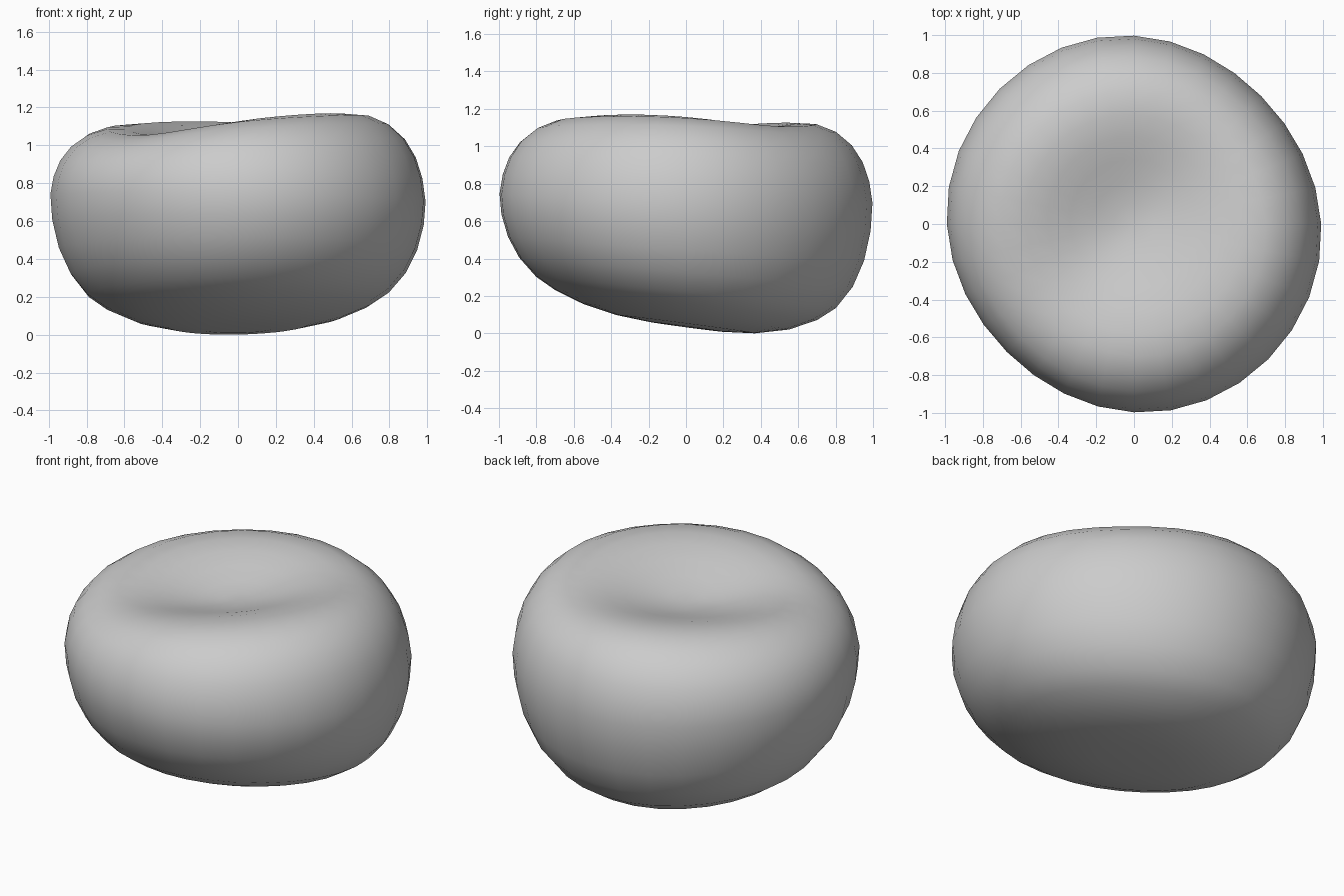
import bpy
import bmesh
import math

cube = bpy.data.objects.get("Cube")
if cube:
    bpy.data.objects.remove(cube, do_unlink=True)

SEGMENTS = 32

# Half cross-section (radius, height) from the underside to the top
PROFILE = [(0, .04), (.2, .043), (.37, .057), (.55, .097), (.7, .16), (.8, .227),
           (.89, .335), (.95, .46), (.985, .6), (.995, .73), (.978, .84),
           (.943, .94), (.885, 1.03), (.8, 1.107), (.7, 1.157), (.58, 1.183),
           (.46, 1.194), (.34, 1.197), (.22, 1.197), (.11, 1.197), (0, 1.197)]


def dimple(x, y):
    """Depth of the shallow oval hollow, long along the diagonal."""
    along = (x + .08 + y) * math.sqrt(.5)
    across = (x + .05 - y) * math.sqrt(.5)
    return .18 * math.exp(-.5 * ((along / .48) ** 2 + (across / .31) ** 2))


def place(radius, height, angle):
    """Point on the body: slightly oval, leaning, hollowed on top."""
    r = radius * (.99 - .027 * math.sin(2 * angle) + .006 * math.cos(4 * angle))
    x, y = r * math.cos(angle), r * math.sin(angle) * 1.006
    lower = min(1, height / .73)
    upper = max(0, (height - .73) / .47)
    lean_x = .015 - .035 * lower + .06 * upper
    lean_y = -.14 + .115 * lower + .025 * upper
    z = height + lean_x * x + lean_y * y
    z -= dimple(x, y) * min(1, upper * 1.3)
    return x, y, z


# Body surface, ring by ring
bm = bmesh.new()
rings = []
for radius, height in PROFILE:
    count = SEGMENTS if radius else 1
    rings.append([bm.verts.new(place(radius, height, math.tau * i / SEGMENTS))
                  for i in range(count)])

for low, high in zip(rings, rings[1:]):
    for i in range(SEGMENTS):
        j = i + 1
        corners = [low[i % len(low)], low[j % len(low)],
                   high[j % len(high)], high[i % len(high)]]
        bm.faces.new(list(dict.fromkeys(corners)))

# Rest the body on the floor
floor = min(v.co.z for v in bm.verts)
for v in bm.verts:
    v.co.z -= floor
bmesh.ops.recalc_face_normals(bm, faces=bm.faces)
for face in bm.faces:
    face.smooth = True

mesh = bpy.data.meshes.new("dimpled_body")
bm.to_mesh(mesh)
bm.free()
body = bpy.data.objects.new("dimpled_body", mesh)
bpy.context.collection.objects.link(body)

# Single plain grey
grey = bpy.data.materials.new("light_grey")
grey.use_nodes = True
color = (.6, .6, .6, 1)
grey.diffuse_color = color
grey.node_tree.nodes["Principled BSDF"].inputs["Base Color"].default_value = color
mesh.materials.append(grey)
